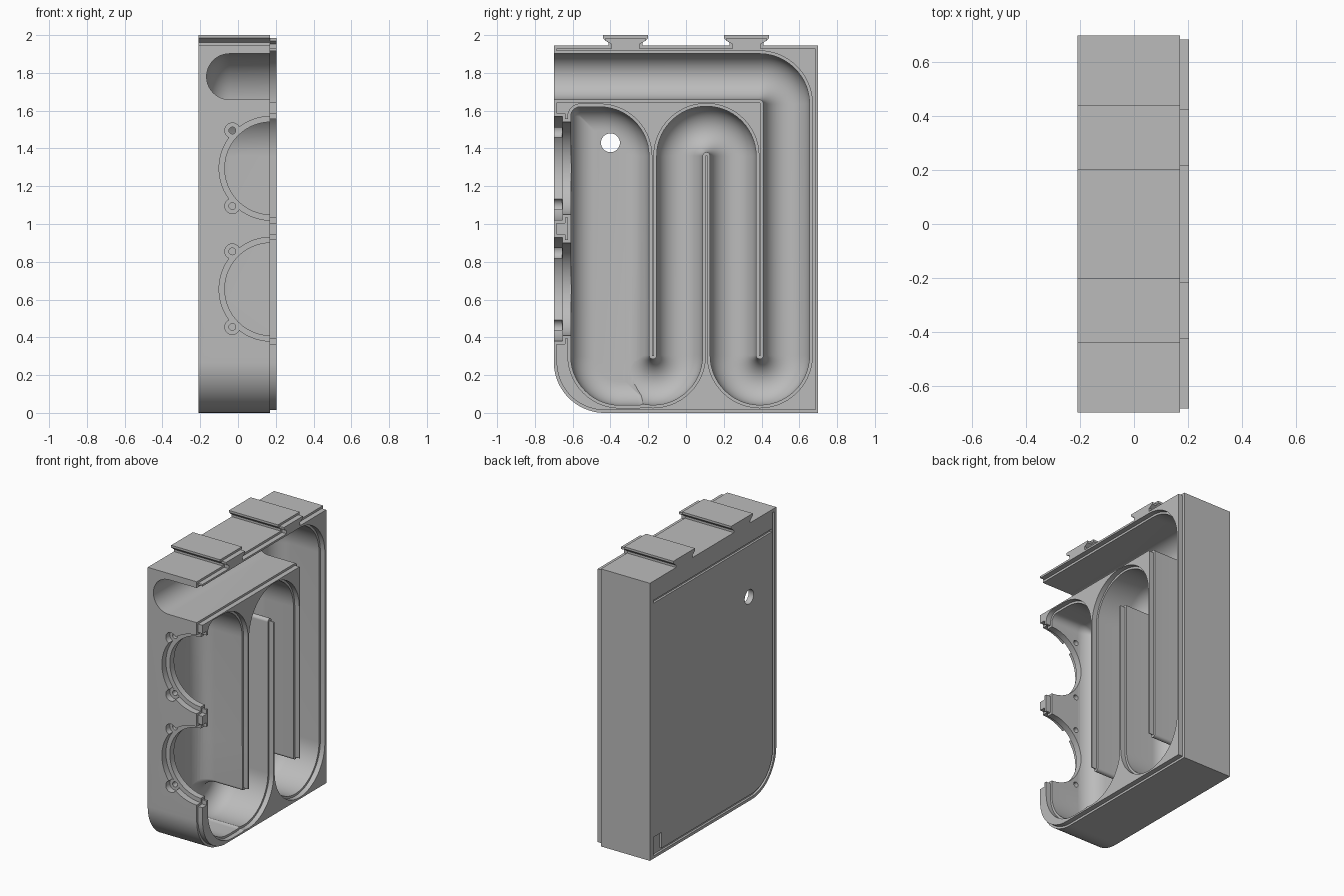
import bpy, bmesh
from math import sin, cos, pi, radians

cube = bpy.data.objects.get("Cube")
if cube:
    bpy.data.objects.remove(cube, do_unlink=True)

BACK, SEAM, FRONT = -0.21, 0.17, 0.205   # panel, shoulder and lip planes along x
STEP = 0.015                             # lip inset
AXIS = -0.045                            # centre of the rounded channel floor
HALF = 0.1215                            # channel half width
TURN = 0.1415                            # centreline radius of the bends
LOW, HIGH = 0.305, 1.36                  # heights of the bend centres
WALLS = (-0.175, 0.108, 0.391)           # thin dividing walls


def loft(name, rings):
    """Closed solid through rings of equal point count."""
    bm = bmesh.new()
    rows = [[bm.verts.new(p) for p in ring] for ring in rings]
    n = len(rows[0])
    for a, b in zip(rows, rows[1:]):
        for i in range(n):
            j = (i + 1) % n
            bm.faces.new((a[i], a[j], b[j], b[i]))
    bm.faces.new(rows[0])
    bm.faces.new(rows[-1])
    bmesh.ops.recalc_face_normals(bm, faces=bm.faces)
    mesh = bpy.data.meshes.new(name)
    bm.to_mesh(mesh)
    bm.free()
    obj = bpy.data.objects.new(name, mesh)
    bpy.context.collection.objects.link(obj)
    return obj


def arc(cy, cz, r, a0, a1, steps=20):
    angles = [radians(a0 + (a1 - a0) * i / steps) for i in range(steps + 1)]
    return [(cy + r * cos(a), cz + r * sin(a)) for a in angles]


def bend(cy, cz, r, a0, a1):
    """Path points with the normal on the left of the travel direction."""
    side = 1 if a1 < a0 else -1
    return [(y, z, side * (y - cy) / r, side * (z - cz) / r)
            for y, z in arc(cy, cz, r, a0, a1, 28)]


def sweep(name, path, profile):
    return loft(name, [[(x, y + o * ny, z + o * nz) for o, x in profile]
                       for y, z, ny, nz in path])


def box(name, x0, x1, y0, y1, z0, z1):
    return loft(name, [[(x, y0, z0), (x, y1, z0), (x, y1, z1), (x, y0, z1)]
                       for x in (x0, x1)])


def rod(name, x, z, r, y0, y1, steps=32):
    return loft(name, [[(p, y, q) for p, q in arc(x, z, r, 0, 360 - 360 / steps, steps - 1)]
                       for y in (y0, y1)])


# Side outline with a rounded lower front corner and two dovetail rails
def outline(d):
    top = 1.945 - d
    pts = arc(-0.43, 0.27, 0.27 - d, 180, 270)
    pts += [(0.7 - d, d), (0.7 - d, top)]
    for c in (0.32, -0.32):
        right = [(0.09 - d, top), (0.09 - d, 1.96 - d / 2),
                 (0.12 - d, 1.985 - d), (0.12 - d, 2 - d)]
        pts += [(c + w, z) for w, z in right]
        pts += [(c - w, z) for w, z in reversed(right)]
    return pts + [(-0.7 + d, top)]


body = loft("enclosure_half", [[(x, y, z) for y, z in outline(d)] for x, d in
                               ((BACK, 0), (SEAM, 0), (SEAM, STEP), (FRONT, STEP))])
cutters = []

# Folded channel with a half-round floor
wide = HALF + STEP
floor = [(-HALF * cos(pi * i / 20), AXIS - HALF * sin(pi * i / 20)) for i in range(21)]
profile = [(-wide, 0.3), (-wide, SEAM), (-HALF, SEAM)] + floor
profile += [(HALF, SEAM), (wide, SEAM), (wide, 0.3)]
corner = 0.145
column = WALLS[2] + TURN
path = [(-0.8, 1.78, 0, 1)]
path += bend(column - corner, 1.78 - corner, corner, 90, 0)
path += bend(WALLS[2], LOW, TURN, 0, -180)
path += bend(WALLS[1], HIGH, TURN, 0, 180)
path += bend(WALLS[0], LOW, TURN, 0, -180)
path.append((WALLS[0] - TURN, 0.6, -1, 0))
cutters.append(sweep("channel_cutter", path, profile))


# Driver chamber: a basin with filleted floor edges
def basin_ring(x, d):
    y0, y1, z0, z1 = -0.61 + d, -0.196 - d, 0.041 + d, 1.62 - d
    ring = []
    for y, z, sy, sz, r, a in ((y0, z0, 1, 1, 0.26, 180), (y1, z0, -1, 1, 0.06, 270),
                               (y1, z1, -1, -1, 0.26, 0), (y0, z1, 1, -1, 0.05, 90)):
        r = max(r - d, 0.004)
        ring += arc(y + sy * r, z + sz * r, r, a, a + 90, 14)
    return [(x, y, z) for y, z in ring]


fillet = 0.125
rings = [basin_ring(0.3, -STEP), basin_ring(SEAM, -STEP), basin_ring(SEAM, 0)]
for i in range(11):
    t = pi / 2 * i / 10
    rings.append(basin_ring(AXIS - fillet * sin(t), fillet * (1 - cos(t))))
cutters.append(loft("chamber_cutter", rings))

# Driver openings with a stepped seat, screw bosses and pilot holes
for c in (1.295, 0.655):
    cutters.append(rod("seat_cutter", 0.175, c, 0.275, -0.75, -0.655, 96))
    cutters.append(rod("opening_cutter", 0.175, c, 0.245, -0.75, -0.53, 96))
    cutters.append(box("seat_step_cutter", SEAM, 0.3, -0.75, -0.64, c - 0.29, c + 0.29))
    cutters.append(box("opening_step_cutter", SEAM, 0.3, -0.66, -0.58, c - 0.26, c + 0.26))
    for s in (-0.2, 0.2):
        cutters.append(rod("boss_cutter", -0.03, c + s, 0.04, -0.75, -0.656))
        cutters.append(rod("screw_cutter", -0.03, c + s, 0.018, -0.75, -0.58))

# Cable hole through the closed side
cutters.append(loft("cable_hole_cutter", [[(x, y, z) for y, z in arc(-0.4, 1.43, 0.05, 0, 350, 35)]
                                          for x in (-0.3, -0.05)]))

# Shallow grooves on the closed side
strip = [(-0.01, -0.25), (0.01, -0.25), (0.01, -0.195), (-0.01, -0.195)]
edge = [(-0.67, 1.92, 1, 0)] + bend(-0.43, 0.27, 0.24, 180, 270) + [(0.66, 0.03, 0, 1)]
cutters.append(sweep("edge_groove_cutter", edge, strip))
cutters.append(box("upper_groove_cutter", -0.25, -0.195, -0.65, 0.66, 1.79, 1.81))
cutters.append(box("corner_notch_cutter", -0.25, -0.195, 0.57, 0.661, 0.035, 0.15))

# Carve the body
bpy.context.view_layer.objects.active = body
for cutter in cutters:
    cutter.hide_render = True
    mod = body.modifiers.new("carve", 'BOOLEAN')
    mod.operation = 'DIFFERENCE'
    mod.solver = 'EXACT'
    mod.object = cutter
    bpy.ops.object.modifier_apply(modifier=mod.name)
    bpy.data.objects.remove(cutter, do_unlink=True)

# Single grey plastic
grey = bpy.data.materials.new("grey plastic")
colour = (0.5, 0.5, 0.5, 1)
grey.use_nodes = True
grey.diffuse_color = colour
grey.node_tree.nodes["Principled BSDF"].inputs["Base Color"].default_value = colour
body.data.materials.clear()
body.data.materials.append(grey)

bpy.ops.object.select_all(action='DESELECT')
body.select_set(True)
bpy.ops.object.shade_smooth_by_angle(angle=radians(30))
